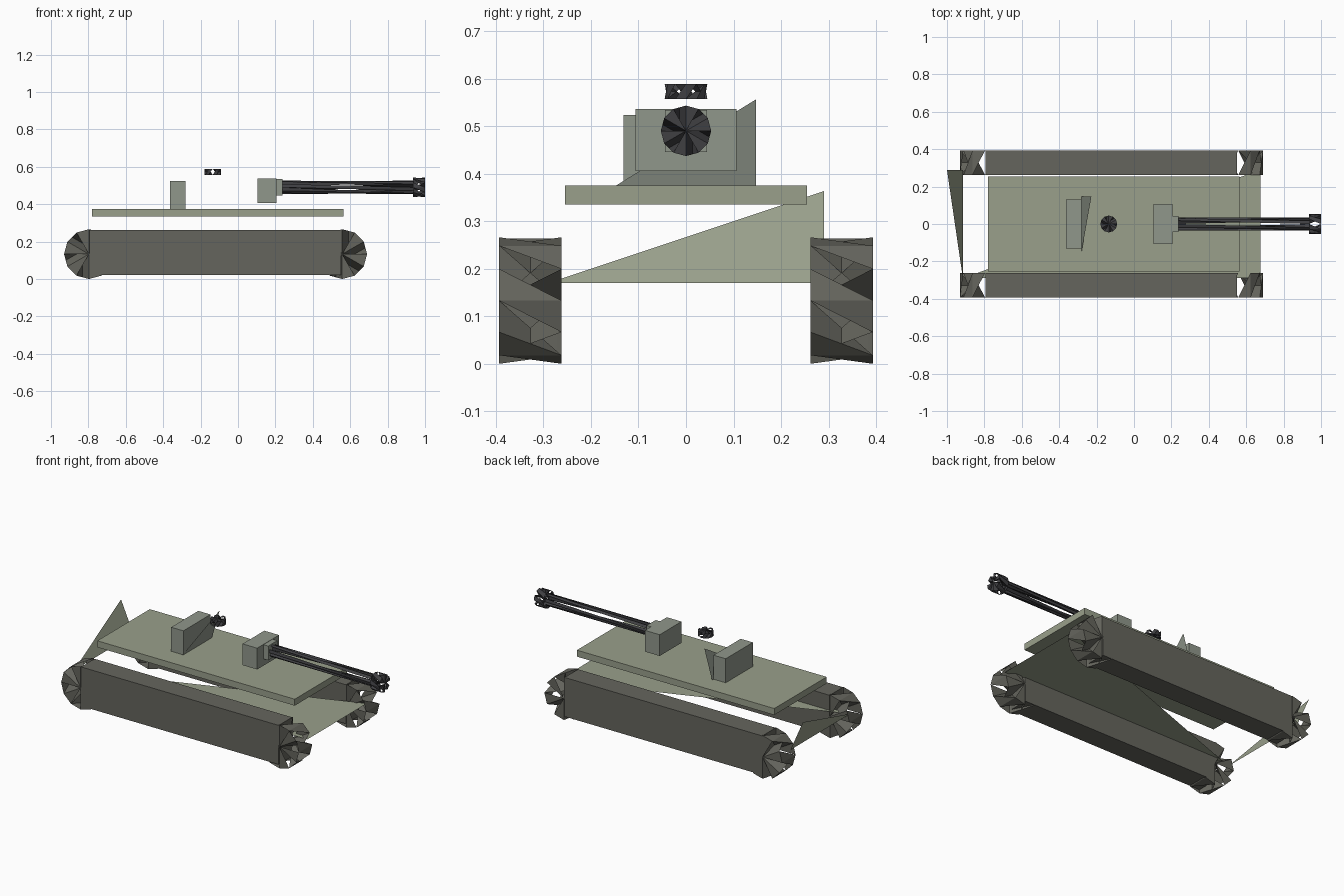
import bpy, bmesh, math
from mathutils import Vector

if "Cube" in bpy.data.objects:
    bpy.data.objects.remove(bpy.data.objects["Cube"])


def material(name, rgb):
    m = bpy.data.materials.new(name)
    m.diffuse_color = (*rgb, 1)
    m.use_nodes = True
    m.node_tree.nodes["Principled BSDF"].inputs["Base Color"].default_value = m.diffuse_color
    return m


HULL = material("hull_green", (0.32, 0.35, 0.26))
TURRET = material("turret_green", (0.28, 0.31, 0.26))
TRACK = material("track_grey", (0.13, 0.13, 0.11))
STEEL = material("dark_steel", (0.05, 0.05, 0.055))


def mesh_object(name, verts, faces, mat):
    me = bpy.data.meshes.new(name)
    me.from_pydata([tuple(v) for v in verts], [], faces)
    me.materials.append(mat)
    ob = bpy.data.objects.new(name, me)
    bpy.context.collection.objects.link(ob)
    return ob


def box(name, lo, hi, mat):
    lo, hi = Vector(lo), Vector(hi)
    bm = bmesh.new()
    bmesh.ops.create_cube(bm, size=1)
    bmesh.ops.scale(bm, vec=hi - lo, verts=bm.verts)
    bmesh.ops.translate(bm, vec=(lo + hi) / 2, verts=bm.verts)
    me = bpy.data.meshes.new(name)
    bm.to_mesh(me)
    bm.free()
    me.materials.append(mat)
    ob = bpy.data.objects.new(name, me)
    bpy.context.collection.objects.link(ob)
    return ob


def shard_drum(name, start, end, radius, sides, mat):
    """Open faceted drum: skewed fans from both hubs, so its rim is jagged."""
    start, end = Vector(start), Vector(end)
    turn = (end - start).to_track_quat('Z', 'Y')
    ring = [turn @ Vector((radius * math.cos(t), radius * math.sin(t), 0))
            for t in (2 * math.pi * i / sides for i in range(sides))]
    verts = [start, end] + [start + r for r in ring] + [end + r for r in ring]
    faces = []
    for i in range(sides):
        j = (i + 1) % sides
        a, b, a2, b2 = 2 + i, 2 + sides + i, 2 + j, 2 + sides + j
        faces += [(0, a, b2), (1, b, a2), (a, a2, b2)] if i % 2 else [(0, a2, a), (1, b, b2), (a, b2, b)]
    return mesh_object(name, verts, faces, mat)


# Track runs and their end wheels, one set per side
for side, s in (("left", 1), ("right", -1)):
    y0, y1 = sorted((s * 0.262, s * 0.393))
    box(side + "_track_run", (-0.795, y0, 0.022), (0.552, y1, 0.263), TRACK)
    for end, x in (("rear", -0.797), ("front", 0.557)):
        shard_drum(f"{side}_{end}_wheel", (x, y0, 0.133), (x, y1, 0.133), 0.133, 12, TRACK)

# Hull: triangular belly plate, leaning rear plate and slab deck
mesh_object("belly_plate", [(-0.915, -0.29, 0.17), (0.675, -0.29, 0.17), (0.675, 0.29, 0.17)],
            [(2, 1, 0)], HULL)
mesh_object("rear_plate", [(-0.915, -0.29, 0.17), (-0.915, 0.29, 0.17), (-1.0, 0.29, 0.363)],
            [(0, 2, 1)], HULL)
box("deck", (-0.78, -0.255, 0.335), (0.565, 0.255, 0.375), HULL)

# Turret: rear stowage box, sloped back plate, hatch and gun mantlet
box("stowage_box", (-0.363, -0.132, 0.373), (-0.28, 0.132, 0.523), TURRET)
mesh_object("turret_back_plate", [(-0.28, -0.147, 0.375), (-0.28, 0.147, 0.375), (-0.228, 0.147, 0.556)],
            [(0, 2, 1)], TURRET)
shard_drum("hatch", (-0.135, 0, 0.557), (-0.135, 0, 0.589), 0.045, 12, STEEL)
box("mantlet", (0.105, -0.106, 0.405), (0.205, 0.106, 0.536), TURRET)
box("gun_collar", (0.205, -0.044, 0.446), (0.237, 0.044, 0.534), TURRET)

# Gun
shard_drum("gun_barrel", (0.225, 0, 0.49), (0.94, 0, 0.49), 0.036, 12, STEEL)
shard_drum("muzzle", (0.935, 0, 0.49), (1.0, 0, 0.49), 0.053, 12, STEEL)
